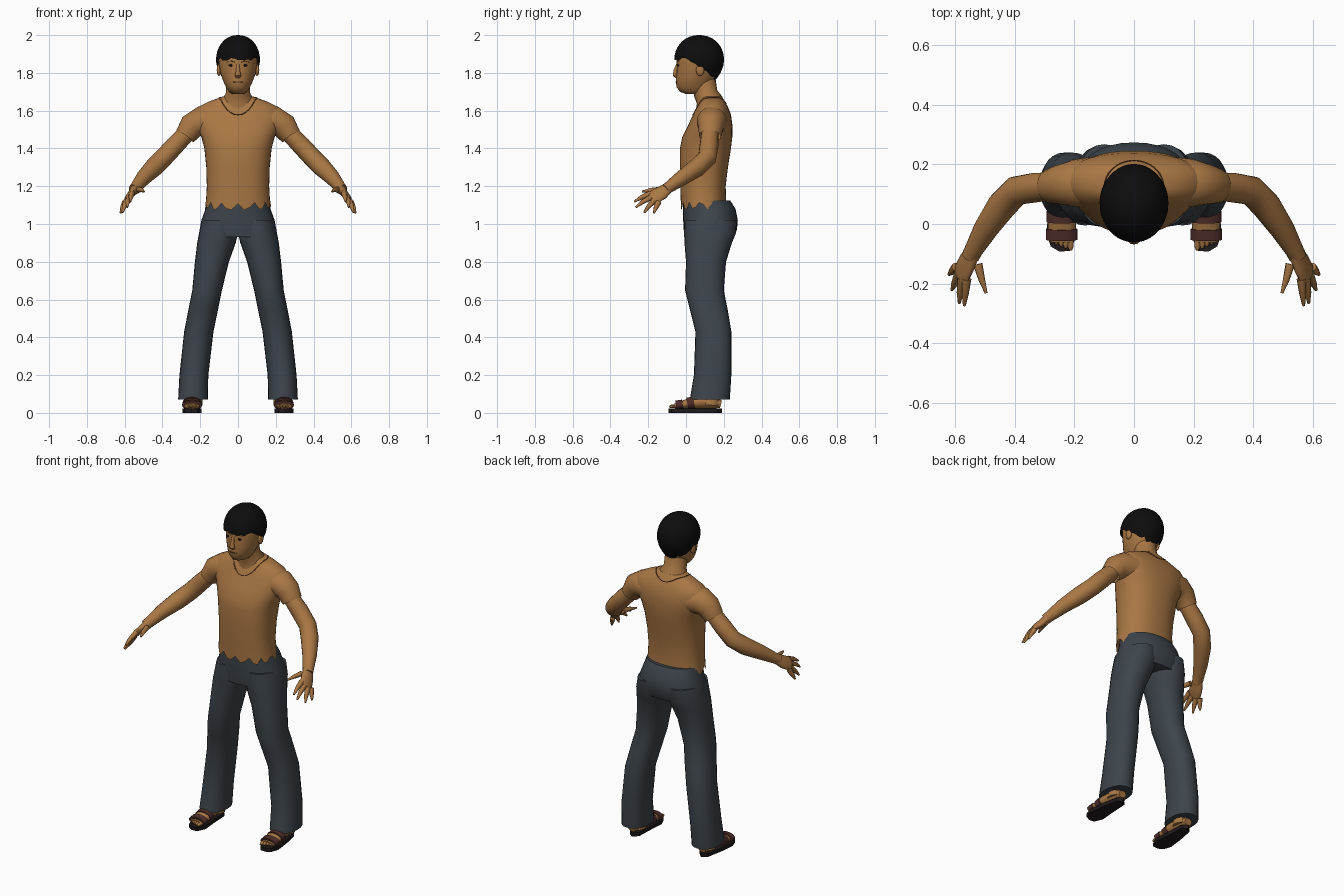
import bpy, bmesh, math, random
from mathutils import Vector
from mathutils.bvhtree import BVHTree

random.seed(4)
cube = bpy.data.objects.get("Cube")
if cube:
    bpy.data.objects.remove(cube)


def material(name, rgb):
    m = bpy.data.materials.new(name)
    m.use_nodes = True
    m.diffuse_color = (*rgb, 1)
    bsdf = m.node_tree.nodes["Principled BSDF"]
    bsdf.inputs["Base Color"].default_value = (*rgb, 1)
    bsdf.inputs["Roughness"].default_value = 0.9
    return m


SKIN = material("brown skin", (0.40, 0.185, 0.058))
SHADE = material("dark skin line", (0.12, 0.05, 0.018))
DENIM = material("slate trousers", (0.046, 0.058, 0.070))
HAIR = material("black hair", (0.004, 0.004, 0.004))
STRAP = material("maroon strap", (0.075, 0.026, 0.022))
SOLE = material("dark sole", (0.014, 0.010, 0.011))


def finish(name, bm, mat, angle=50):
    bmesh.ops.recalc_face_normals(bm, faces=bm.faces)
    me = bpy.data.meshes.new(name)
    bm.to_mesh(me)
    bm.free()
    me.materials.append(mat)
    ob = bpy.data.objects.new(name, me)
    bpy.context.collection.objects.link(ob)
    bpy.ops.object.select_all(action="DESELECT")
    ob.select_set(True)
    bpy.context.view_layer.objects.active = ob
    bpy.ops.object.shade_smooth_by_angle(angle=math.radians(angle))
    return ob


def skin_rings(rings, caps=(True, True), closed=False):
    """Join equal rings of points with quads."""
    bm = bmesh.new()
    vs = [[bm.verts.new(p) for p in r] for r in rings]
    n = len(vs[0])
    pairs = list(zip(vs, vs[1:])) + ([(vs[-1], vs[0])] if closed else [])
    for a, b in pairs:
        for i in range(n):
            bm.faces.new((a[i], a[(i + 1) % n], b[(i + 1) % n], b[i]))
    for use, r in zip(caps, (vs[0], vs[-1])):
        if use and not closed:
            bm.faces.new(r)
    return bm


def spow(v, e):
    return math.copysign(abs(v) ** (2 / e), v)


def level_rings(rows, n=24, e=2.0, s=1):
    """Rows are height, x from, x to, y from, y to."""
    out = []
    for z, x0, x1, y0, y1 in rows:
        ring = []
        for i in range(n):
            t = math.tau * i / n
            ring.append(Vector((s * ((x0 + x1) / 2 + (x1 - x0) / 2 * spow(math.cos(t), e)),
                                (y0 + y1) / 2 + (y1 - y0) / 2 * spow(math.sin(t), e), z)))
        out.append(ring)
    return out


def wide(rows):
    return [(z, -rx, rx, y0, y1) for z, y0, y1, rx in rows]


def tube(name, path, radii, mat, s=1, hint=(0, 1, 0), n=14, caps=(True, True), closed=False):
    """Sweep an ellipse along a path; first radius lies along the hint."""
    pts = [Vector((s * p[0], p[1], p[2])) for p in path]
    h = Vector((s * hint[0], hint[1], hint[2]))
    rings, k = [], len(pts)
    for i, p in enumerate(pts):
        a = pts[(i - 1) % k] if closed else pts[max(i - 1, 0)]
        b = pts[(i + 1) % k] if closed else pts[min(i + 1, k - 1)]
        t = (b - a).normalized()
        u = (h - t * h.dot(t)).normalized()
        v = t.cross(u)
        ra, rb = radii[i] if isinstance(radii[i], tuple) else (radii[i], radii[i])
        rings.append([p + u * ra * math.cos(math.tau * j / n) + v * rb * math.sin(math.tau * j / n)
                      for j in range(n)])
    return finish(name, skin_rings(rings, caps, closed), mat)


def ball(name, loc, size, mat):
    bm = bmesh.new()
    bmesh.ops.create_uvsphere(bm, u_segments=14, v_segments=8, radius=1)
    for v in bm.verts:
        v.co = Vector(loc) + Vector(size) * v.co
    return finish(name, bm, mat)


# Torso with a ragged hem
rings = level_rings(wide([
    (1.09, -.027, .215, .174), (1.13, -.028, .212, .169), (1.2, -.03, .21, .165),
    (1.3, -.033, .222, .168), (1.4, -.032, .238, .178), (1.46, -.02, .245, .194),
    (1.52, .01, .246, .222), (1.58, .038, .238, .236), (1.62, .058, .222, .212),
    (1.65, .072, .205, .15), (1.675, .08, .19, .08)]), 40, 2.3)
for i, p in enumerate(rings[0]):
    p.z += random.uniform(-.012, .006) + (.02 if i % 3 == 0 else -.006)
bm = skin_rings(rings, (False, True))
torso_tree = BVHTree.FromBMesh(bm)
finish("torso", bm, SKIN)

# Neckline laid on the torso
loop = []
for i in range(32):
    t = math.tau * i / 32
    hit = torso_tree.ray_cast(Vector((.1 * math.cos(t), .125 + .088 * math.sin(t), 2)), Vector((0, 0, -1)))
    loop.append(hit[0])
tube("neckline", loop, [.003] * len(loop), SHADE, hint=(0, 0, 1), n=6, closed=True)

# Neck and head
tube("neck", [(0, .13, 1.6), (0, .125, 1.655), (0, .105, 1.69), (0, .09, 1.77)],
     [(.08, .1), (.07, .088), (.063, .065), (.066, .062)], SKIN, n=20)
bm = skin_rings(level_rings(wide([
    (1.688, .0, .09, .03), (1.70, -.032, .11, .048), (1.725, -.05, .13, .064),
    (1.76, -.054, .15, .08), (1.80, -.05, .17, .094), (1.85, -.05, .185, .102),
    (1.9, -.05, .19, .104), (1.95, -.02, .17, .085), (1.975, .02, .13, .05)]), 28))
head_tree = BVHTree.FromBMesh(bm)
finish("head", bm, SKIN)


def face_point(x, z):
    return head_tree.ray_cast(Vector((x, -1, z)), Vector((0, 1, 0)))[0]


tube("nose", [(0, -.046, 1.845), (0, -.056, 1.81), (0, -.058, 1.787), (0, -.05, 1.776)],
     [(.006, .008), (.011, .011), (.011, .018), (.006, .014)], SKIN, n=10)
tube("mouth", [face_point(x, 1.752) for x in (-.028, -.014, 0, .014, .028)],
     [.001, .003, .004, .003, .001], SHADE, hint=(0, 0, 1), n=6)
for s, side in ((1, "left"), (-1, "right")):
    ball(side + "_eye", face_point(s * .037, 1.84), (.014, .004, .006), HAIR)
    tube(side + "_eyebrow", [face_point(s * x, z) for x, z in ((.018, 1.857), (.037, 1.863), (.058, 1.857))],
         [.002, .003, .001], SHADE, hint=(0, 0, 1), n=6)
    ball(side + "_ear", (s * .101, .075, 1.815), (.012, .022, .032), SKIN)


# Hair cap with an uneven lower edge
def hair_edge(t):
    c = -math.sin(t)
    edge = 1.83 + .065 * c if c < 0 else 1.83 + .045 * min(c / .6, 1)
    return edge + random.uniform(-.012, .008)


n = 40
edges = [hair_edge(math.tau * i / n) for i in range(n)]
rings = []
for j in range(10):
    k = math.sin(j / 9.3 * math.pi / 2)
    ring = []
    for i, low in enumerate(edges):
        t = math.tau * i / n
        z = low + (2.0 - low) * k
        d = z - 1.87
        f = max(1 - (d / .13) ** 2, 0) ** .46 if d > 0 else 1 - .35 * (d / .11) ** 2
        ring.append((.116 * f * math.cos(t), .07 + .132 * f * math.sin(t), z))
    rings.append(ring)
finish("hair", skin_rings(rings, (False, True)), HAIR, 60)

# Trouser seat
finish("trouser_seat", skin_rings(level_rings(wide([
    (.93, -.008, .252, .205), (.97, -.012, .27, .203), (1.02, -.015, .274, .194),
    (1.08, -.016, .262, .172), (1.125, -.014, .234, .162)]), 32, 2.2)), DENIM)

leg_rows = [(.07, .16, .317, .02, .232), (.2, .157, .31, .042, .24), (.43, .13, .285, .05, .24),
            (.55, .105, .262, .02, .22), (.65, .085, .242, -.005, .2), (.8, .048, .228, 0, .212),
            (.9, .012, .216, -.008, .243), (.95, .0, .207, -.01, .264), (1.02, .01, .19, -.008, .268)]
fingers = [("thumb", (.525, -.135, 1.182), (.512, -.185, 1.18), (.497, -.232, 1.172)),
           ("index_finger", (.562, -.185, 1.162), (.567, -.235, 1.142), (.57, -.274, 1.118)),
           ("middle_finger", (.577, -.182, 1.142), (.584, -.23, 1.117), (.587, -.266, 1.088)),
           ("ring_finger", (.59, -.168, 1.125), (.603, -.2, 1.09), (.612, -.222, 1.06)),
           ("little_finger", (.598, -.145, 1.117), (.612, -.16, 1.085), (.622, -.17, 1.058))]

for s, side in ((1, "left"), (-1, "right")):
    # Sleeve, arm and hand
    tube(side + "_sleeve", [(.14, .14, 1.54), (.2, .137, 1.543), (.245, .132, 1.517), (.28, .127, 1.465)],
         [(.085, .075), (.08, .078), (.068, .07), (.058, .056)], SKIN, s, n=18, caps=(True, False))
    tube(side + "_arm", [(.27, .127, 1.482), (.335, .122, 1.415), (.395, .112, 1.35), (.445, .06, 1.3),
                         (.5, -.02, 1.245), (.54, -.09, 1.195), (.55, -.11, 1.182)],
         [.046, .05, .05, .05, .041, .031, .03], SKIN, s, n=16, caps=(False, True))
    tube(side + "_palm", [(.543, -.095, 1.192), (.561, -.13, 1.165), (.578, -.165, 1.145), (.584, -.182, 1.135)],
         [(.03, .024), (.041, .02), (.043, .017), (.035, .011)], SKIN, s, hint=(.035, .045, -.05))
    for name, *path in fingers:
        tube(side + "_" + name, path, [.016, .012, .005], SKIN, s, n=8)

    # Trouser leg
    finish(side + "_trouser_leg", skin_rings(level_rings(leg_rows, 24, 2.2, s)), DENIM)

    # Foot, toes and sandal
    tube(side + "_ankle", [(.235, .135, .16), (.237, .13, .04)], [.045, .05], SKIN, s)
    tube(side + "_foot", [(.238, .185, .045), (.238, .15, .055), (.24, .08, .06), (.242, .02, .05),
                          (.243, -.03, .042), (.243, -.06, .036)],
         [(.025, .02), (.038, .033), (.043, .038), (.047, .028), (.047, .02), (.04, .013)],
         SKIN, s, hint=(1, 0, 0))
    for i in range(5):
        x, tip = .213 + .016 * i, -.088 + .007 * i
        tube(f"{side}_toe_{i + 1}", [(x, -.04, .036), (x, tip + .012, .035), (x, tip, .032)],
             [.01, .01, .005], SKIN, s, n=8)
    for name, y, z, r in (("toe_strap", -.035, .042, (.053, .026)), ("instep_strap", .025, .05, (.051, .034))):
        tube(f"{side}_{name}", [(.243, y - .018, z - .003), (.243, y + .018, z + .003)], [r, r],
             STRAP, s, hint=(1, 0, 0), n=18)
    outline = [(.205, .16), (.235, .19), (.265, .165), (.285, .06), (.295, -.03), (.28, -.075),
               (.25, -.093), (.215, -.09), (.192, -.04), (.2, .05)]
    finish(side + "_sole", skin_rings([[(s * x, y, z) for x, y in outline] for z in (0, .022)]), SOLE, 30)
